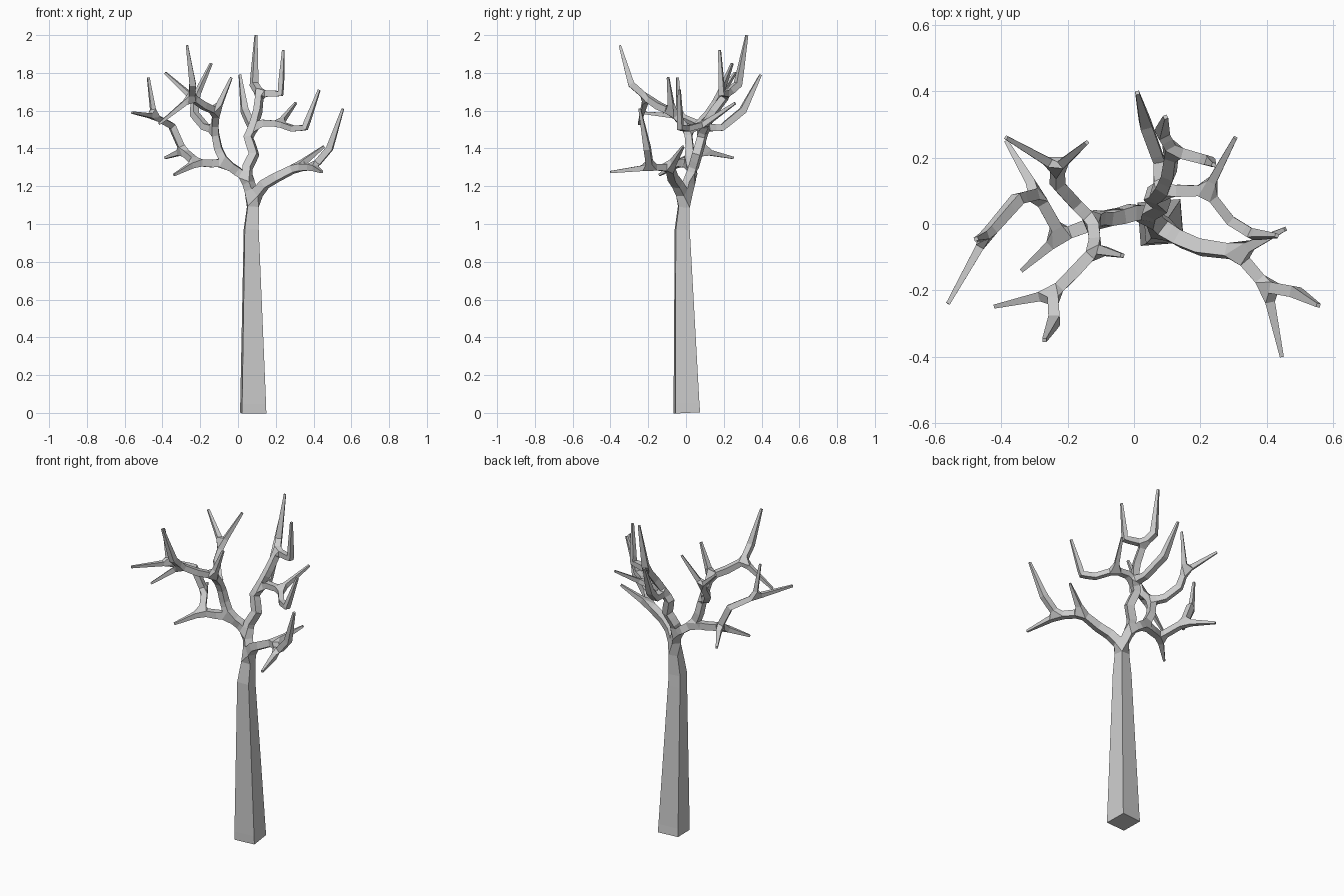
import bpy, bmesh

mesh = bpy.data.meshes.new("tree")
tree = bpy.data.objects.new("tree", mesh)
bpy.context.collection.objects.link(tree)

bm = bmesh.new()
skin = bm.verts.layers.skin.verify()


def grow(parent, *points):
    """Extend the skeleton from parent; each point is x, y, z, half width."""
    for x, y, z, r in points:
        v = bm.verts.new((x, y, z))
        v[skin].radius = (r, r)
        if parent:
            bm.edges.new((parent, v))
        else:
            v[skin].use_root = True
        parent = v
    return parent


def tip(parent, x, y, z):
    return grow(parent, (x, y, z, .006))


# Trunk (the short first step sets the roll of the square section)
trunk = grow(None, (.08, .005, 0, .065), (.0802, .0025, .05, .0635),
             (.07, -.02, .97, .037), (.082, -.008, 1.14, .026))

# Right limb
right = grow(trunk, (.14, -.045, 1.21, .023), (.2, -.07, 1.245, .022), (.31, -.085, 1.3, .019))
tip(right, .455, -.015, 1.41)
fork = grow(right, (.4, -.19, 1.3, .017))
tip(fork, .445, -.4, 1.275)
tip(grow(fork, (.485, -.205, 1.4, .017)), .555, -.245, 1.61)

# Main upper fork
crown = grow(trunk, (.045, .025, 1.25, .023))

# Upright limb
up = grow(crown, (.05, .04, 1.3, .022), (.085, .06, 1.37, .022),
          (.055, .085, 1.46, .021), (.08, .095, 1.51, .019))
# its right branch
side = grow(up, (.13, .1, 1.535, .018), (.22, .1, 1.53, .015))
tip(side, .305, .26, 1.64)
tip(grow(side, (.29, .01, 1.505, .015), (.355, -.03, 1.51, .015)), .43, -.035, 1.71)
# its back branch
tip(grow(up, (.075, .19, 1.51, .017), (.035, .3, 1.6, .018)), .01, .395, 1.79)
# its top branch
top = grow(up, (.105, .15, 1.6, .019), (.115, .22, 1.69, .017))
tip(grow(top, (.085, .275, 1.74, .018)), .095, .322, 2)
tip(grow(top, (.225, .19, 1.69, .015)), .24, .178, 1.92)

# Left limb
left = grow(crown, (-.005, .035, 1.28, .023), (-.07, .015, 1.325, .021))
# its low branch
low = grow(left, (-.14, -.005, 1.32, .02), (-.22, -.035, 1.325, .018))
tip(low, -.338, -.14, 1.26)
bend = grow(low, (-.29, .09, 1.385, .017))
tip(bend, -.385, .25, 1.35)
end = grow(bend, (-.35, .075, 1.52, .017), (-.445, -.035, 1.57, .014))
tip(end, -.56, -.24, 1.59)
tip(end, -.475, -.045, 1.775)
# its high branch
high = grow(left, (-.105, .02, 1.4, .02), (-.125, .01, 1.5, .018))
back = grow(high, (-.175, .06, 1.515, .018), (-.23, .12, 1.58, .018), (-.23, .17, 1.66, .015))
tip(back, -.385, .26, 1.8)
tip(back, -.142, .245, 1.85)
front = grow(high, (-.115, -.075, 1.595, .017))
tip(front, -.035, -.095, 1.775)
end = grow(front, (-.18, -.145, 1.625, .018), (-.245, -.21, 1.67, .016))
tip(end, -.418, -.248, 1.53)
tip(grow(end, (-.24, -.29, 1.74, .017)), -.27, -.35, 1.945)

bm.to_mesh(mesh)
bm.free()

# Square-section bark around the skeleton
bark = tree.modifiers.new("bark", "SKIN")
bark.branch_smoothing = 0
bark.use_smooth_shade = False
